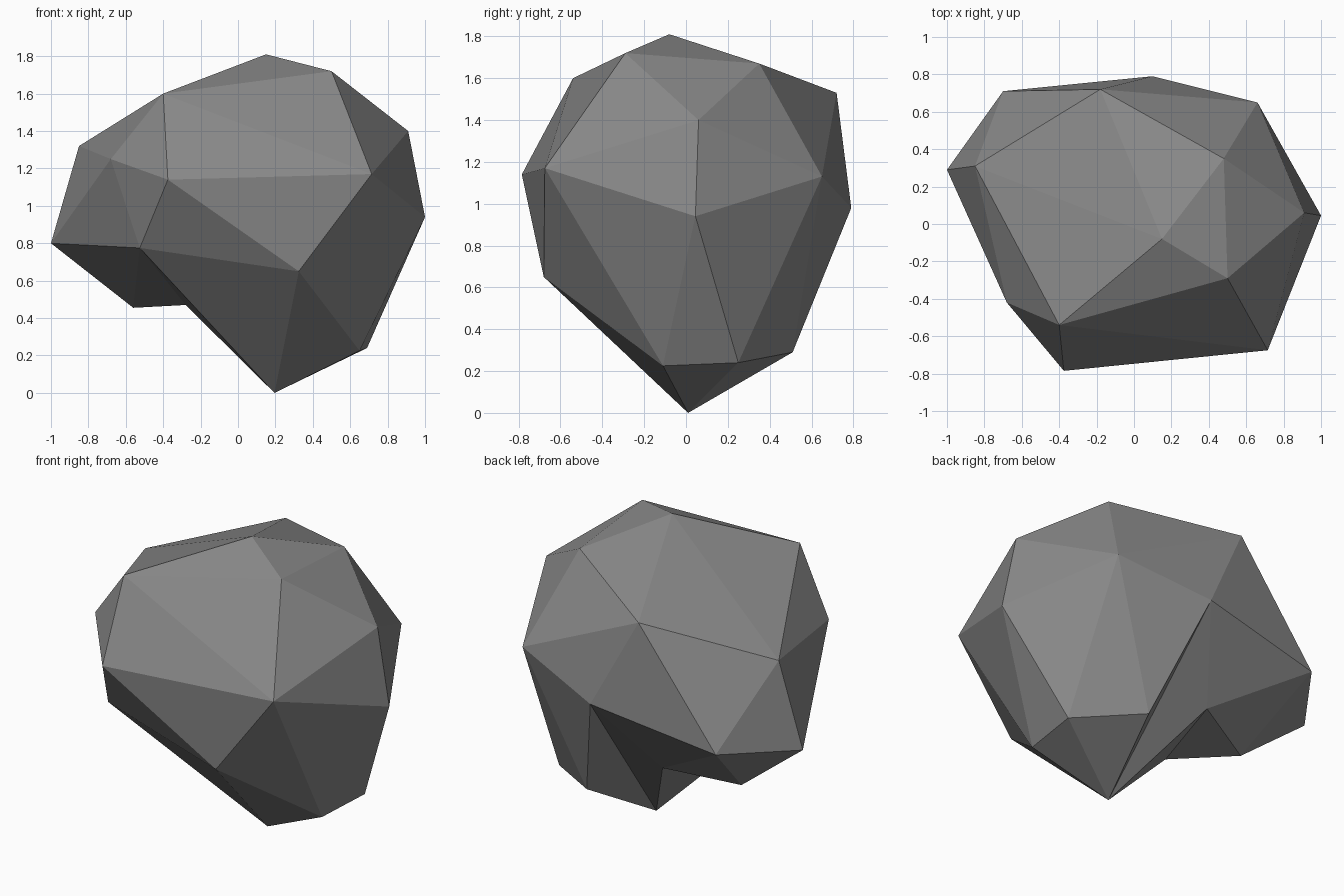
import bpy
import bmesh

cube = bpy.data.objects.get("Cube")
if cube:
    bpy.data.objects.remove(cube, do_unlink=True)


def flat_material(name, colour):
    mat = bpy.data.materials.new(name)
    mat.use_nodes = True
    mat.diffuse_color = colour
    shader = next(n for n in mat.node_tree.nodes if n.type == "BSDF_PRINCIPLED")
    shader.inputs["Base Color"].default_value = colour
    shader.inputs["Roughness"].default_value = 0.9
    return mat


# Corners of the boulder's convex outer shell
shell_corners = {
    "peak": (0.15, -0.08, 1.81),
    "top_front": (0.50, -0.29, 1.72),
    "top_back": (0.48, 0.35, 1.67),
    "brow_front": (-0.40, -0.54, 1.60),
    "brow_back": (-0.18, 0.72, 1.53),
    "shoulder_left": (0.91, 0.06, 1.40),
    "shoulder_right": (-0.85, 0.31, 1.32),
    "cheek_right": (-0.68, -0.42, 1.25),
    "cheek_front": (-0.375, -0.785, 1.14),
    "cheek_left": (0.715, -0.675, 1.17),
    "corner_back": (0.66, 0.65, 1.13),
    "waist_left": (1.0, 0.045, 0.94),
    "waist_back": (0.10, 0.79, 0.98),
    "waist_right": (-1.0, 0.29, 0.80),
    "lobe_back": (-0.70, 0.71, 0.85),
    "lobe_front": (-0.525, -0.515, 0.775),
    "lobe_tip": (-0.56, 0.26, 0.455),
    "chin": (0.325, -0.68, 0.65),
    "keel_back": (0.32, 0.51, 0.29),
    "keel_left": (0.69, 0.25, 0.24),
    "keel_front": (0.65, -0.11, 0.225),
    "foot": (0.195, 0.01, 0.0),
}

# Deep corners of the undercut hollow
hollow_corners = {
    "hollow_back": (-0.155, 0.45, 0.525),
    "hollow_front": (-0.28, -0.06, 0.47),
}

bm = bmesh.new()
corner = {name: bm.verts.new(co) for name, co in shell_corners.items()}
bmesh.ops.convex_hull(bm, input=bm.verts[:])

# Open the shell inside the rim of the undercut
rim = {corner[n] for n in ("waist_back", "lobe_back", "lobe_tip",
                           "lobe_front", "foot", "keel_back")}
opening = [f for f in bm.faces if set(f.verts) <= rim]
bmesh.ops.delete(bm, geom=opening, context="FACES")

# Line the opening with facets that run in to the hollow
for name, co in hollow_corners.items():
    corner[name] = bm.verts.new(co)


def fan(centre, *ring):
    for a, b in zip(ring, ring[1:]):
        bm.faces.new([corner[n] for n in (centre, a, b)])


fan("hollow_back", "foot", "waist_back", "lobe_back", "lobe_tip",
    "hollow_front", "foot")
fan("hollow_front", "lobe_tip", "lobe_front", "foot")
fan("waist_back", "foot", "keel_back")

bmesh.ops.recalc_face_normals(bm, faces=bm.faces[:])
for face in bm.faces:
    face.smooth = False

mesh = bpy.data.meshes.new("boulder")
bm.to_mesh(mesh)
bm.free()
mesh.materials.append(flat_material("stone grey", (0.25, 0.25, 0.25, 1.0)))
boulder = bpy.data.objects.new("boulder", mesh)
bpy.context.collection.objects.link(boulder)
